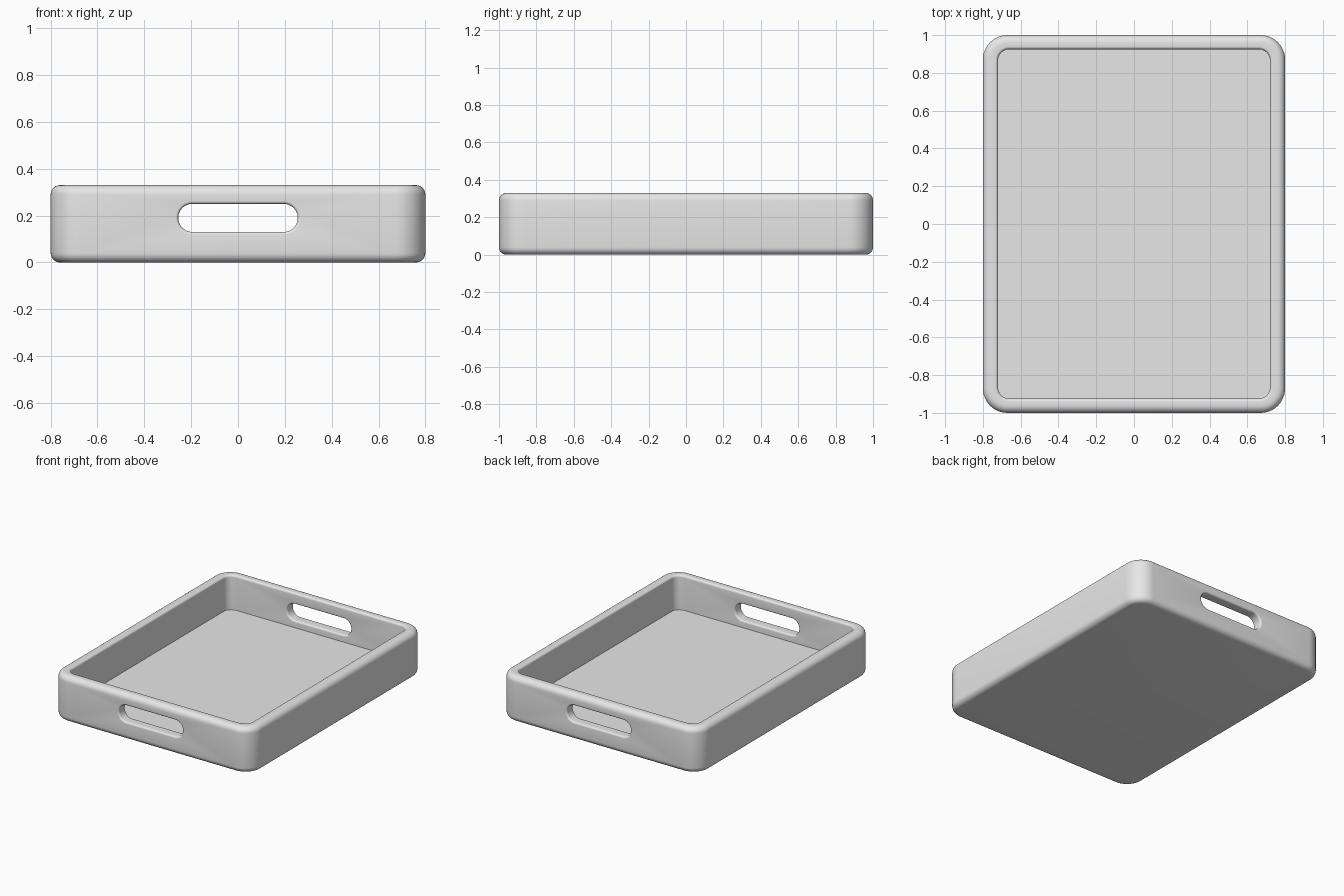
import bpy
import bmesh
from math import sin, cos, pi, radians
from mathutils import Vector

if "Cube" in bpy.data.objects:
    bpy.data.objects.remove(bpy.data.objects["Cube"], do_unlink=True)

HALF_X, HALF_Y, HEIGHT, FLOOR = 0.8, 1.0, 0.33, 0.08
INNER_X, INNER_Y = 0.72, 0.925
ARC = [i * pi / 12 for i in range(7)]

grey = bpy.data.materials.new("light grey")
grey.use_nodes = True
grey.diffuse_color = (0.8, 0.8, 0.8, 1)
grey.node_tree.nodes["Principled BSDF"].inputs["Base Color"].default_value = (0.8, 0.8, 0.8, 1)


def rounded_rect(hx, hy, r, steps=12):
    """Outline of a rectangle with rounded corners, as 2D points."""
    points = []
    for quarter, (sx, sy) in enumerate([(1, 1), (-1, 1), (-1, -1), (1, -1)]):
        for i in range(steps + 1):
            a = (quarter + i / steps) * pi / 2
            points.append((sx * (hx - r) + r * cos(a), sy * (hy - r) + r * sin(a)))
    return points


def loft(name, rings):
    """Closed skin through a series of equal rings, capped at both ends."""
    bm = bmesh.new()
    loops = [[bm.verts.new(p) for p in ring] for ring in rings]
    for low, high in zip(loops, loops[1:]):
        for i in range(len(low)):
            j = (i + 1) % len(low)
            bm.faces.new((low[i], low[j], high[j], high[i]))
    bm.faces.new(loops[0])
    bm.faces.new(loops[-1])
    bmesh.ops.remove_doubles(bm, verts=bm.verts, dist=1e-5)
    bmesh.ops.recalc_face_normals(bm, faces=bm.faces)
    mesh = bpy.data.meshes.new(name)
    bm.to_mesh(mesh)
    bm.free()
    mesh.materials.append(grey)
    obj = bpy.data.objects.new(name, mesh)
    bpy.context.collection.objects.link(obj)
    return obj


# Tray body: rounded outside, over the rim and down to the floor
def outer_ring(inset, z):
    return [Vector((x, y, z)) for x, y in
            rounded_rect(HALF_X - inset, HALF_Y - inset, 0.13 - inset)]


def inner_ring(grow, z):
    return [Vector((x, y, z)) for x, y in
            rounded_rect(INNER_X + grow, INNER_Y + grow, 0.06 + grow)]


edge, lip = 0.04, 0.015
rings = [outer_ring(edge * (1 - sin(a)), edge * (1 - cos(a))) for a in ARC]
rings += [outer_ring(edge * (1 - cos(a)), HEIGHT - edge * (1 - sin(a))) for a in ARC]
rings += [inner_ring(lip * (1 - sin(a)), HEIGHT - lip * (1 - cos(a))) for a in ARC]
rings.append(inner_ring(0, FLOOR))
tray = loft("tray", rings)


# Handle slots: capsule cutters that flare softly at both wall faces
def slot_ring(flare, y):
    return [Vector((x, y, 0.19 + z)) for x, z in
            rounded_rect(0.255 + flare, 0.06 + flare, 0.06 + flare - 1e-4)]


soft = 0.012
for side in (-1, 1):
    slot = [slot_ring(soft, side * (HALF_Y + 0.05))]
    slot += [slot_ring(soft * (1 - sin(a)), side * (HALF_Y - soft * (1 - cos(a)))) for a in ARC]
    slot += [slot_ring(soft * (1 - cos(a)), side * (INNER_Y + soft * (1 - sin(a)))) for a in ARC]
    slot.append(slot_ring(soft, side * (INNER_Y - 0.05)))
    cutter = loft("handle_cutter", slot)
    cutter.hide_render = True
    cut = tray.modifiers.new("handle_slot", 'BOOLEAN')
    cut.operation = 'DIFFERENCE'
    cut.solver = 'EXACT'
    cut.object = cutter
    bpy.context.view_layer.objects.active = tray
    bpy.ops.object.modifier_apply(modifier=cut.name)
    bpy.data.objects.remove(cutter, do_unlink=True)

# Smooth the rounded edges, keep the floor crease sharp
bpy.ops.object.select_all(action='DESELECT')
tray.select_set(True)
bpy.context.view_layer.objects.active = tray
bpy.ops.object.shade_smooth_by_angle(angle=radians(35))
